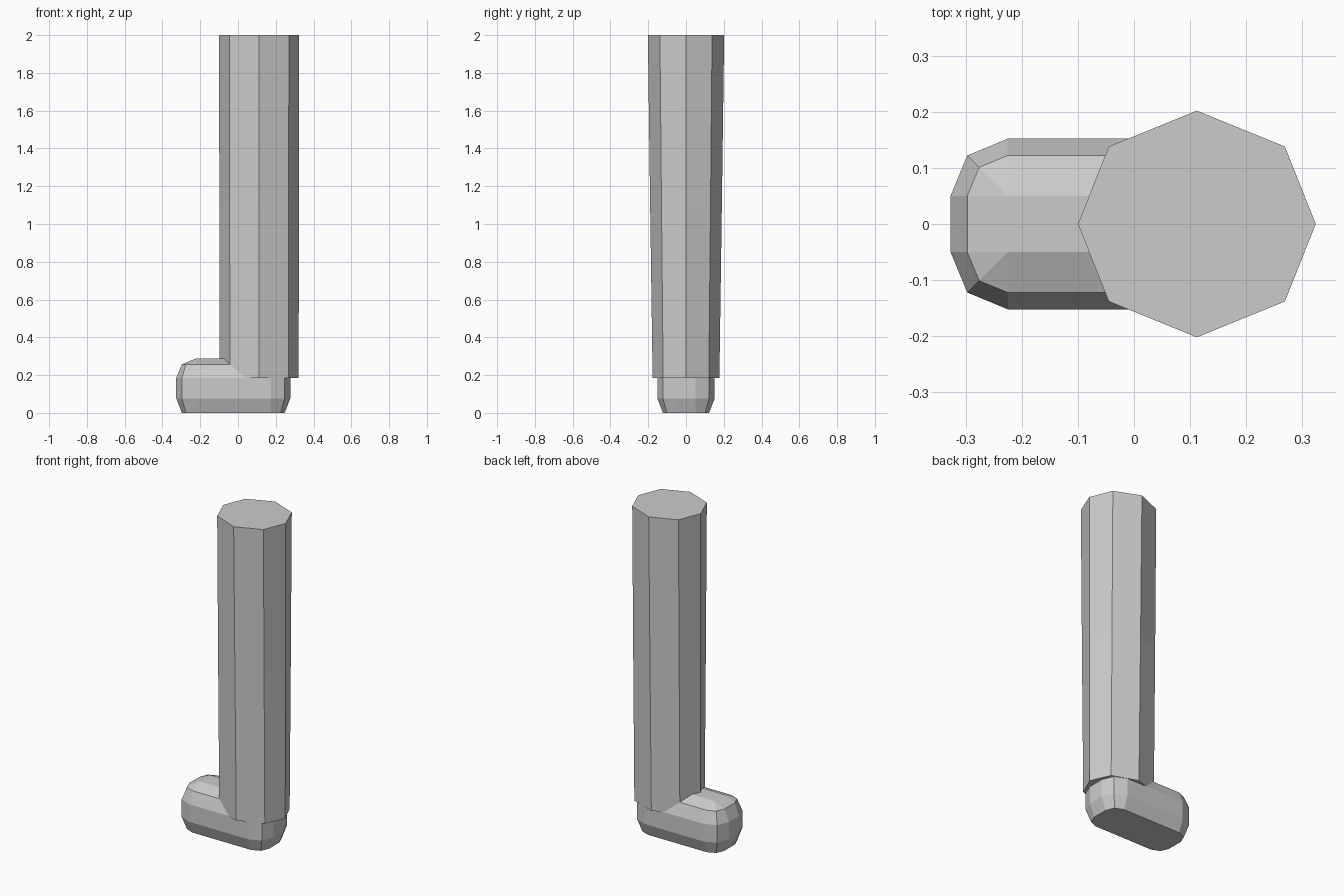
import bpy
import bmesh
from math import sin, cos, pi

if "Cube" in bpy.data.objects:
    bpy.data.objects.remove(bpy.data.objects["Cube"])


def loft(name, rings):
    """Skin equal-length rings of points and cap both ends."""
    bm = bmesh.new()
    loops = [[bm.verts.new(p) for p in ring] for ring in rings]
    n = len(loops[0])
    for a, b in zip(loops, loops[1:]):
        for i in range(n):
            j = (i + 1) % n
            bm.faces.new((a[i], a[j], b[j], b[i]))
    bm.faces.new(loops[0][::-1])
    bm.faces.new(loops[-1])
    bmesh.ops.remove_doubles(bm, verts=bm.verts, dist=1e-4)
    bmesh.ops.recalc_face_normals(bm, faces=bm.faces)
    mesh = bpy.data.meshes.new(name)
    bm.to_mesh(mesh)
    bm.free()
    obj = bpy.data.objects.new(name, mesh)
    bpy.context.collection.objects.link(obj)
    return obj


# Foot: rounded block, three points per corner, flattened underneath
X0, X1, Y, R = -0.225, 0.175, 0.05, 0.102


def rounded_ring(z, r):
    corners = [(X1, Y), (X0, Y), (X0, -Y), (X1, -Y)]
    return [(cx + r * cos((q + k / 2) * pi / 2),
             cy + r * sin((q + k / 2) * pi / 2), z)
            for q, (cx, cy) in enumerate(corners) for k in range(3)]


S = R * cos(pi / 4)
loft("foot", [rounded_ring(0, S), rounded_ring(0.077, R),
              rounded_ring(0.185, R), rounded_ring(0.185 + S, S),
              rounded_ring(0.185 + R, 0)])


# Leg: eight-sided shaft, narrowing slightly in depth toward the ankle
def leg_ring(z, sx, sy):
    pts = [(0.212, 0), (0.157, 0.138), (0, 0.202), (-0.157, 0.138),
           (-0.212, 0), (-0.157, -0.138), (0, -0.202), (0.157, -0.138)]
    return [(0.112 + x * sx, y * sy, z) for x, y in pts]


loft("leg", [leg_ring(0.185, 0.985, 0.875), leg_ring(1.1, 0.995, 0.94),
             leg_ring(2.0, 1.0, 1.0)])
